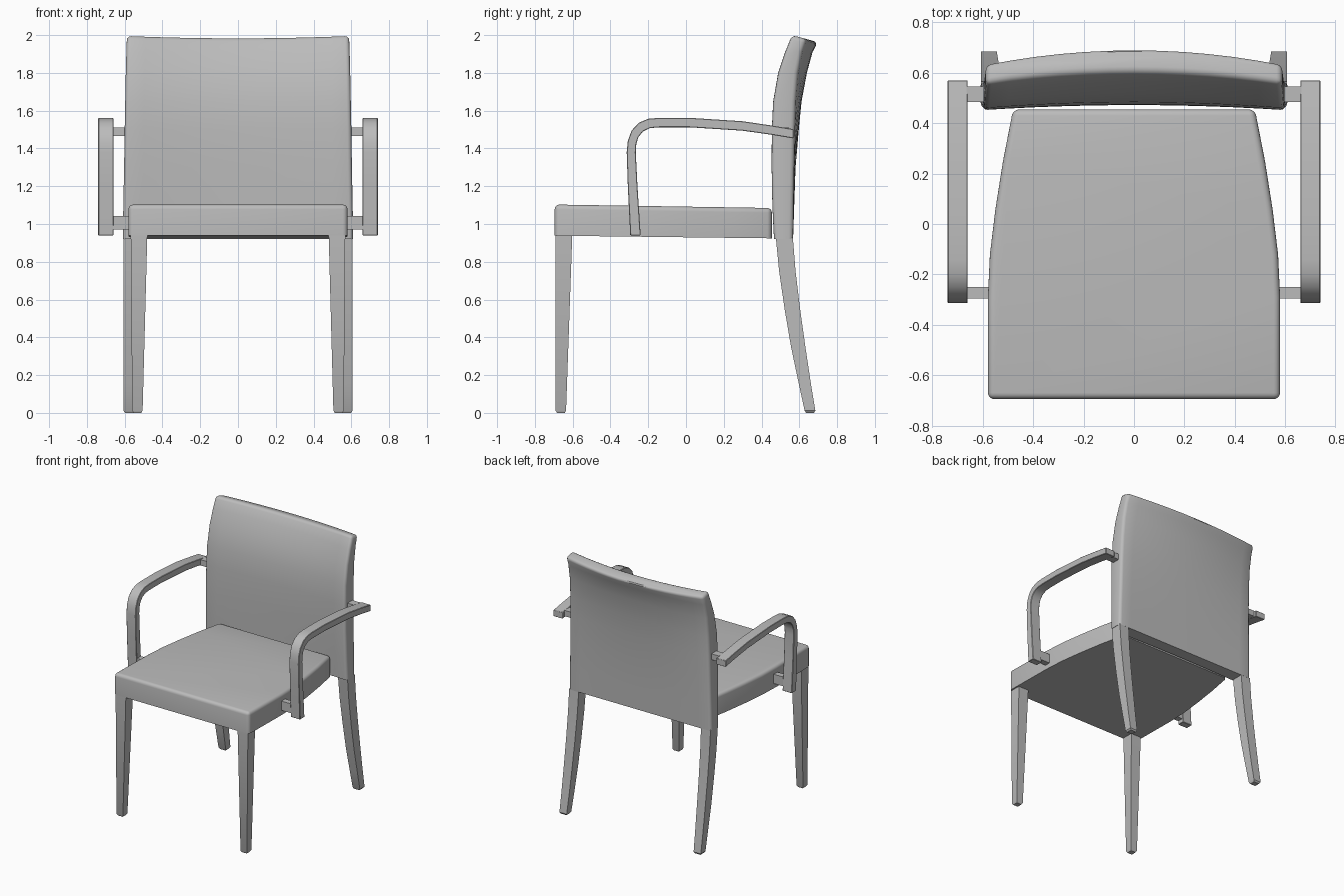
import bpy, bmesh, math

if "Cube" in bpy.data.objects:
    bpy.data.objects.remove(bpy.data.objects["Cube"])

GREY = (0.5, 0.5, 0.5, 1)
grey = bpy.data.materials.new("plain grey")
grey.use_nodes = True
grey.diffuse_color = GREY
grey.node_tree.nodes["Principled BSDF"].inputs["Base Color"].default_value = GREY


def loft(name, rings, soft=0.0, segments=1, sharp_below=-1.0):
    """Skin a stack of closed rings, cap the ends and round the hard edges."""
    bm = bmesh.new()
    loops = [[bm.verts.new(p) for p in ring] for ring in rings]
    count = len(loops[0])
    for low, high in zip(loops, loops[1:]):
        for i in range(count):
            j = (i + 1) % count
            bm.faces.new((low[i], low[j], high[j], high[i]))
    bm.faces.new(loops[0][::-1])
    bm.faces.new(loops[-1])
    bmesh.ops.recalc_face_normals(bm, faces=bm.faces)
    if soft:
        edges = [e for e in bm.edges if e.calc_face_angle(0) > math.radians(35)
                 and max(v.co.z for v in e.verts) > sharp_below]
        bmesh.ops.bevel(bm, geom=edges, offset=soft, segments=segments,
                        profile=0.5, affect='EDGES', clamp_overlap=True)
    mesh = bpy.data.meshes.new(name)
    bm.to_mesh(mesh)
    bm.free()
    mesh.materials.append(grey)
    ob = bpy.data.objects.new(name, mesh)
    bpy.context.collection.objects.link(ob)
    bpy.ops.object.select_all(action='DESELECT')
    ob.select_set(True)
    bpy.context.view_layer.objects.active = ob
    bpy.ops.object.shade_smooth_by_angle(angle=math.radians(35))
    return ob


def rect(x0, x1, y0, y1, z):
    return [(x0, y0, z), (x1, y0, z), (x1, y1, z), (x0, y1, z)]


def box(name, x, y, z):
    x, y = sorted(x), sorted(y)
    return loft(name, [rect(*x, *y, h) for h in z])


# Seat cushion: straight at the front, tapering towards the back
half = [(0.58, -0.695), (0.58, -0.29), (0.572, -0.12), (0.55, 0.06),
        (0.52, 0.25), (0.48, 0.455)]
outline = half + [(-x, y) for x, y in reversed(half)]
loft("seat", [[(x, y, 0.938 - 0.012 * (y + 0.695)) for x, y in outline],
              [(x, y, 1.103 - 0.016 * (y + 0.695)) for x, y in outline]],
     soft=0.025, segments=4, sharp_below=1.0)

# Backrest: z, half width, front y, rear y, front bow, rear bow
sections = [(0.92, 0.61, 0.465, 0.567, 0.012, 0.0),
            (1.1, 0.607, 0.456, 0.569, 0.02, 0.004),
            (1.3, 0.603, 0.452, 0.572, 0.02, 0.008),
            (1.5, 0.6, 0.453, 0.575, 0.021, 0.022),
            (1.65, 0.597, 0.46, 0.58, 0.024, 0.032),
            (1.8, 0.594, 0.486, 0.592, 0.032, 0.048),
            (1.91, 0.591, 0.522, 0.614, 0.042, 0.056),
            (2.0, 0.588, 0.558, 0.637, 0.046, 0.06)]
steps = [-1 + i / 6 for i in range(13)]
rings = []
for z, width, front, rear, bow_f, bow_r in sections:
    ring = [(t * width, front + bow_f * (1 - t * t)) for t in steps]
    ring += [(t * width, rear + bow_r * (1 - t * t)) for t in reversed(steps)]
    tilt = 0.27 if z == 2.0 else 0
    rings.append([(x, y, z - tilt * (y - 0.56)) for x, y in ring])
loft("backrest", rings, soft=0.022, segments=3, sharp_below=0.95)

# Arm outline in side view: outer edge, then inner edge
arm_outer = [(-0.295, 0.94), (-0.308, 1.2), (-0.314, 1.38), (-0.308, 1.44),
             (-0.288, 1.495), (-0.25, 1.536), (-0.2, 1.557), (-0.14, 1.562),
             (0.02, 1.562), (0.3, 1.544), (0.45, 1.522), (0.57, 1.502)]
arm_inner = [(-0.24, 0.94), (-0.257, 1.2), (-0.266, 1.38), (-0.263, 1.425),
             (-0.252, 1.46), (-0.228, 1.49), (-0.19, 1.508), (-0.14, 1.512),
             (0.02, 1.512), (0.3, 1.494), (0.45, 1.473), (0.57, 1.453)]

# Rear leg: z, front y, rear y, inner x
rear_leg = [(0.925, 0.476, 0.566, 0.525), (0.75, 0.493, 0.58, 0.528),
            (0.55, 0.522, 0.604, 0.532), (0.35, 0.556, 0.632, 0.536),
            (0.15, 0.598, 0.662, 0.541), (0.012, 0.628, 0.685, 0.545),
            (0.0, 0.635, 0.678, 0.552)]

for side, s in (("left", 1), ("right", -1)):
    # Legs
    loft(side + "_front_leg", [rect(s * 0.512, s * 0.553, -0.683, -0.642, 0),
                               rect(s * 0.505, s * 0.56, -0.69, -0.635, 0.012),
                               rect(s * 0.48, s * 0.568, -0.69, -0.602, 0.945)])
    loft(side + "_rear_leg", [rect(s * x, s * (0.598 if z == 0 else 0.607), y0, y1, z)
                              for z, y0, y1, x in rear_leg])
    # Armrest and its two spacers
    loft(side + "_armrest", [[(s * 0.66, *o), (s * 0.74, *o), (s * 0.74, *i), (s * 0.66, *i)]
                             for o, i in zip(arm_outer, arm_inner)], soft=0.003)
    box(side + "_seat_spacer", (s * 0.56, s * 0.665), (-0.295, -0.25), (0.97, 1.042))
    box(side + "_back_spacer", (s * 0.58, s * 0.665), (0.485, 0.545), (1.465, 1.51))
